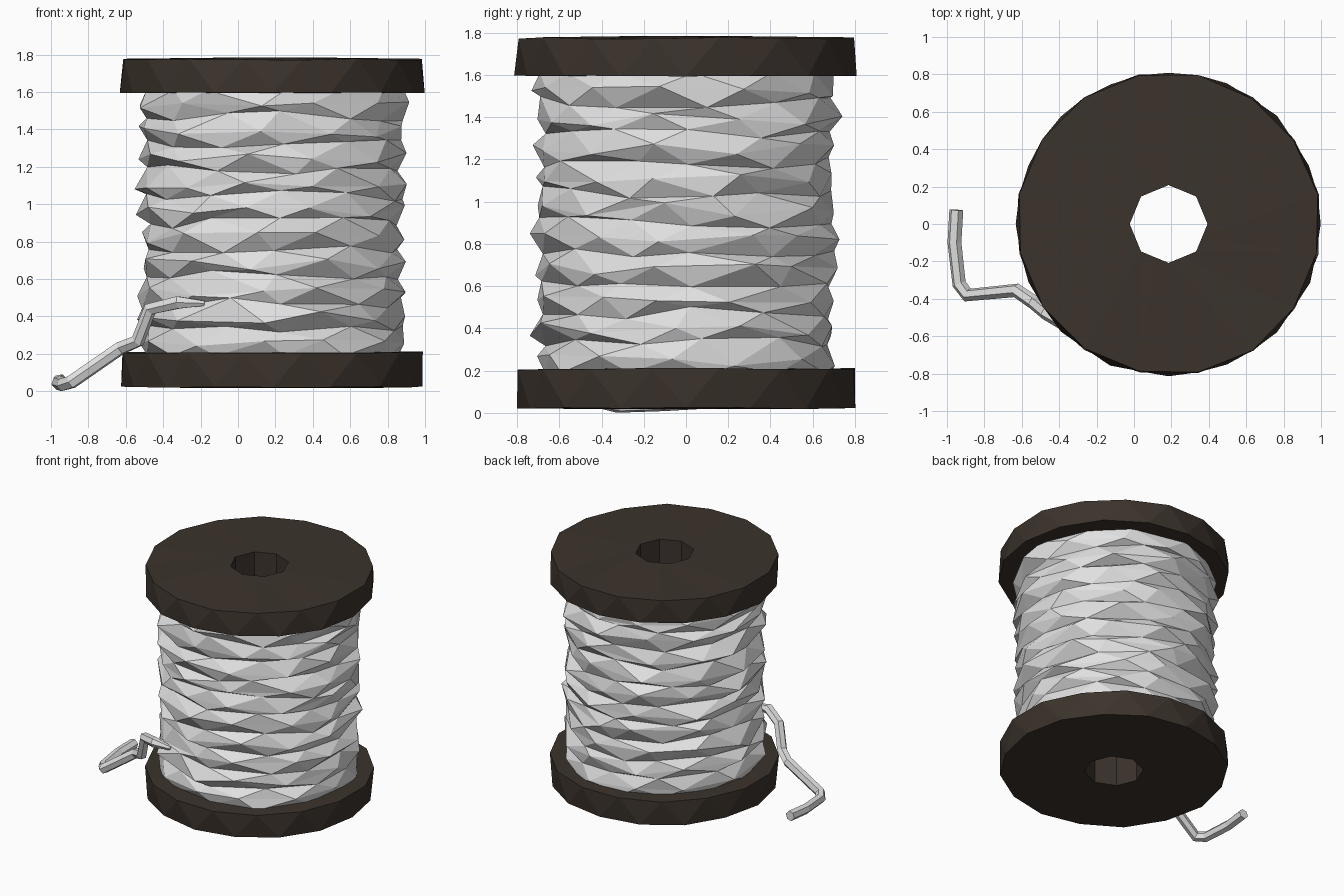
import bpy, bmesh, math, random

random.seed(7)
if "Cube" in bpy.data.objects:
    bpy.data.objects.remove(bpy.data.objects["Cube"], do_unlink=True)

AXIS_X = 0.185  # spool axis, shifted to make room for the loose end


def material(name, rgb):
    m = bpy.data.materials.new(name)
    m.use_nodes = True
    m.diffuse_color = (*rgb, 1)
    m.node_tree.nodes["Principled BSDF"].inputs["Base Color"].default_value = (*rgb, 1)
    return m


dark_wood = material("dark wood", (0.044, 0.033, 0.025))
pale_thread = material("pale thread", (0.75, 0.75, 0.75))


def jitter(amount):
    return random.uniform(-amount, amount)


def finish(bm, name, mat):
    bmesh.ops.recalc_face_normals(bm, faces=bm.faces)
    mesh = bpy.data.meshes.new(name)
    bm.to_mesh(mesh)
    bm.free()
    mesh.materials.append(mat)
    obj = bpy.data.objects.new(name, mesh)
    obj.location.x = AXIS_X
    bpy.context.collection.objects.link(obj)


def ring(bm, count, radius, z, turn=0.0, wobble=0.0, z_wobble=0.0, turn_wobble=0.0):
    verts = []
    for i in range(count):
        a = math.tau * (i + turn + jitter(turn_wobble)) / count
        r = radius + jitter(wobble)
        verts.append(bm.verts.new((r * math.cos(a), r * math.sin(a), z + jitter(z_wobble))))
    return verts


def skin(bm, low, high, lean_back):
    # Triangle band between two rings, following their half-step stagger
    for i in range(len(low)):
        j = (i + 1) % len(low)
        if lean_back:
            bm.faces.new((low[i], low[j], high[j]))
            bm.faces.new((low[i], high[j], high[i]))
        else:
            bm.faces.new((low[i], low[j], high[i]))
            bm.faces.new((low[j], high[j], high[i]))


# Wooden spool: one closed profile around the axis, with staggered rim corners
def build_spool():
    bore, rim, core = 0.208, 0.814, 0.55
    profile = [(bore, 0.018, 0), (rim - 0.01, 0.022, 0), (rim, 0.208, 0.5), (core, 0.21, 0),
               (core, 1.595, 0), (rim, 1.597, 0), (rim - 0.006, 1.775, 0.5), (bore, 1.785, 0)]
    bm = bmesh.new()
    rings = []
    for r, z, turn in profile:
        loose = 0.006 if r > core else 0.0
        rings.append(ring(bm, 16, r, z, turn, loose, loose * 0.7))
    # Flatten every other bore corner to leave an eight-sided hole
    for v in rings[0][1::2] + rings[-1][1::2]:
        v.co.x *= math.cos(math.pi / 8)
        v.co.y *= math.cos(math.pi / 8)
    for k, low in enumerate(rings):
        skin(bm, low, rings[(k + 1) % len(rings)], False)
    finish(bm, "wooden_spool", dark_wood)


# Wound thread: staggered, uneven rings that alternate between ridge and groove
def build_winding():
    wraps, bottom, top = 10, 0.19, 1.61
    pitch = (top - bottom) / wraps
    bm = bmesh.new()
    rings = []
    for k in range(2 * wraps + 1):
        ridge = k % 2
        z = bottom + pitch * (k // 2 + 0.45 * ridge)
        inner = 0 < k < 2 * wraps
        rings.append(ring(bm, 12, 0.722 if ridge else 0.685, z, 0.5 * ridge + 0.2,
                          0.022, 0.032 if inner else 0.0, 0.2))
    for k in range(2 * wraps):
        skin(bm, rings[k], rings[k + 1], k % 2 == 1)
    finish(bm, "wound_thread", pale_thread)


# Loose thread end: leaves the winding, drops over the rim and bends on the ground
def build_loose_end():
    path = [(-0.18, -0.57, 0.47), (-0.32, -0.565, 0.475), (-0.47, -0.475, 0.44),
            (-0.535, -0.42, 0.27), (-0.63, -0.355, 0.23), (-0.89, -0.38, 0.05),
            (-0.935, -0.32, 0.037), (-0.96, -0.1, 0.045), (-0.95, 0.075, 0.055)]
    curve = bpy.data.curves.new("loose_thread_end", "CURVE")
    curve.dimensions = "3D"
    curve.bevel_depth = 0.038
    curve.bevel_resolution = 1
    curve.use_fill_caps = True
    spline = curve.splines.new("POLY")
    spline.points.add(len(path) - 1)
    for point, co in zip(spline.points, path):
        point.co = (*co, 1)
    spline.points[0].radius = 0.4
    spline.use_smooth = False
    curve.materials.append(pale_thread)
    obj = bpy.data.objects.new("loose_thread_end", curve)
    bpy.context.collection.objects.link(obj)


build_spool()
build_winding()
build_loose_end()
